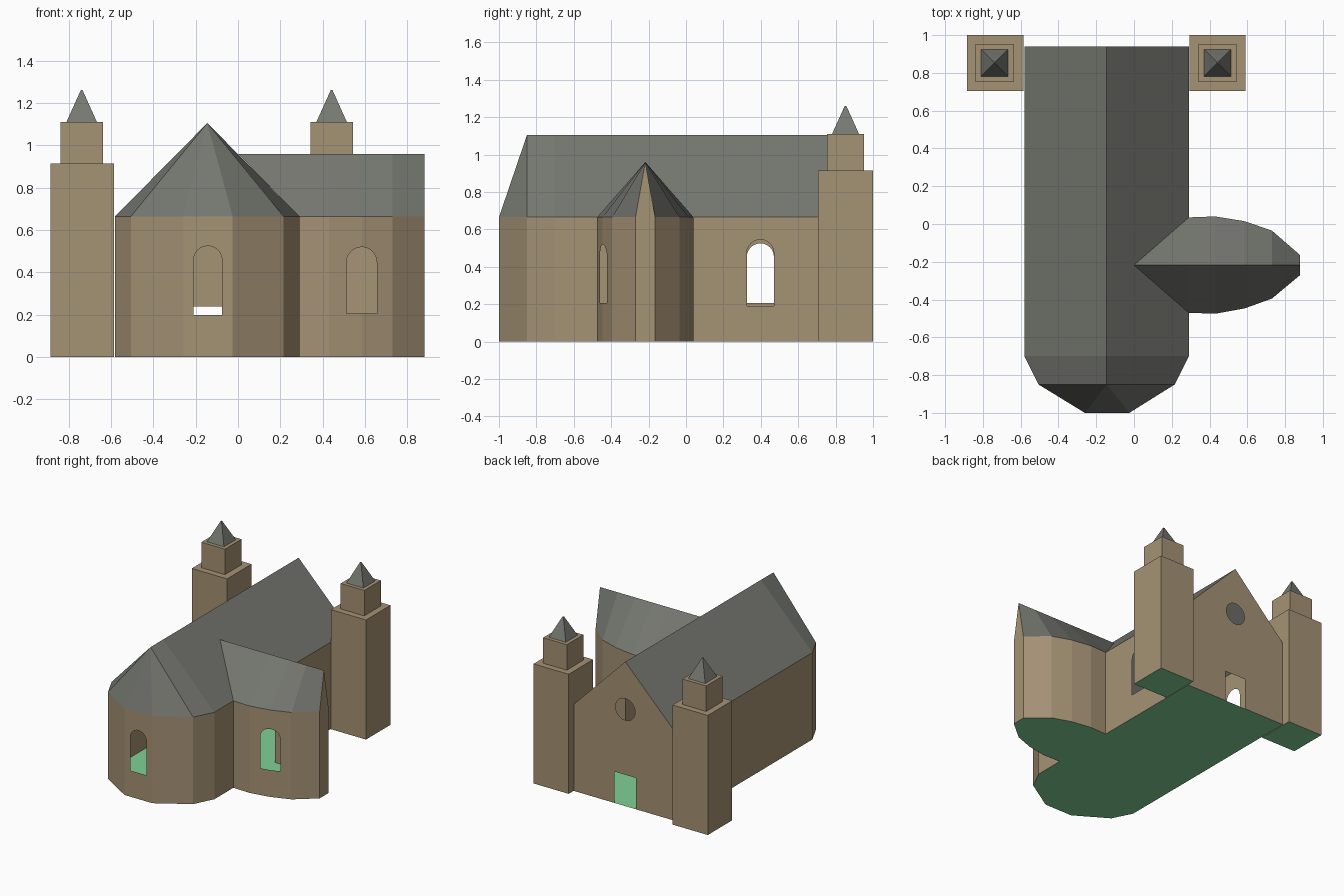
import bpy, bmesh, math
from mathutils import Vector
from mathutils.geometry import tessellate_polygon

if "Cube" in bpy.data.objects:
    bpy.data.objects.remove(bpy.data.objects["Cube"])


def srgb(r, g, b):
    f = lambda c: c / 12.92 if c <= 0.04045 else ((c + 0.055) / 1.055) ** 2.4
    return [f(c / 255) for c in (r, g, b)] + [1]


def material(name, rgb):
    m = bpy.data.materials.new(name)
    m.diffuse_color = srgb(*rgb)
    m.use_nodes = True
    m.node_tree.nodes["Principled BSDF"].inputs["Base Color"].default_value = m.diffuse_color
    return m


STONE = material("stone", (165, 146, 117))
SLATE = material("slate", (118, 120, 113))
GREEN = material("green_floor", (128, 208, 150))


def make(name, verts, faces, *mats):
    me = bpy.data.meshes.new(name)
    me.from_pydata([tuple(v) for v in verts], [], faces)
    for m in mats:
        me.materials.append(m)
    me.update()
    ob = bpy.data.objects.new(name, me)
    bpy.context.collection.objects.link(ob)
    return ob


EAVE, RIDGE, T_RIDGE = 0.665, 1.105, 0.96
MID, BACK = -0.145, 0.94

# Ground plan, counter-clockwise: nave, apse, then curved side chapel
apse = [(-0.58, -0.70), (-0.505, -0.85), (-0.26, -1.0),
        (-0.025, -1.0), (0.215, -0.85), (0.29, -0.70)]
chapel_front = [(0.29, -0.47), (0.43, -0.475), (0.585, -0.447), (0.73, -0.395), (0.88, -0.27)]
chapel_back = [(0.29, 0.035), (0.43, 0.04), (0.585, 0.015), (0.73, -0.035), (0.88, -0.165)]
plan = [(-0.58, BACK)] + apse + chapel_front + chapel_back[::-1] + [(0.29, BACK)]

wall_v, wall_f = [], []


def panel(p0, p1, outline, holes=()):
    """Thin wall from p0 to p1; loops are (distance along wall, height)."""
    a, b = Vector((*p0, 0)), Vector((*p1, 0))
    d = (b - a).normalized()
    out = Vector((d.y, -d.x, 0))
    loops = [[a + d * s + Vector((0, 0, z)) for s, z in lp] for lp in (outline, *holes)]
    base = len(wall_v)
    pts = [p for lp in loops for p in lp]
    wall_v.extend(pts)
    for t in tessellate_polygon(loops):
        i, j, k = t
        n = (pts[j] - pts[i]).cross(pts[k] - pts[i])
        if n.dot(out) < 0:
            j, k = k, j
        wall_f.append((base + i, base + j, base + k))


def arc(c, z, r, a0, a1, n=12):
    return [(c + r * math.cos(math.radians(a0 + (a1 - a0) * i / n)),
             z + r * math.sin(math.radians(a0 + (a1 - a0) * i / n))) for i in range(n + 1)]


def arch(c, half, z0, z1):
    return [(c - half, z0), (c + half, z0)] + arc(c, z1 - half, half, 0, 180)


# Walls with arched windows, door and round window
n = len(plan)
for i in range(n):
    p0, p1 = plan[i], plan[(i + 1) % n]
    L = math.dist(p0, p1)
    box = [(0, 0), (L, 0), (L, EAVE), (0, EAVE)]
    holes = []
    if i == 0:                                   # left nave wall
        holes = [arch(BACK - 0.3975, 0.0725, 0.205, 0.525)]
    elif i == 3:                                 # apse front
        holes = [arch(L / 2, 0.0675, 0.2, 0.525)]
    elif i == n - 2:                             # right nave wall
        holes = [arch(0.3975 - 0.035, 0.0725, 0.19, 0.545)]
    elif p0 == chapel_front[1]:                  # chapel window, left half
        box = [(0, 0), (L, 0), (L, 0.205), (L - 0.075, 0.205)] + \
            arc(L, 0.445, 0.075, 180, 90, 6) + [(L, EAVE), (0, EAVE)]
    elif p0 == chapel_front[2]:                  # chapel window, right half
        box = [(0, 0), (L, 0), (L, EAVE), (0, EAVE)] + \
            arc(0, 0.445, 0.075, 90, 0, 6) + [(0.075, 0.205), (0, 0.205)]
    elif p0 == chapel_front[4]:                  # chapel gable
        box.insert(3, (L / 2, T_RIDGE))
    elif i == n - 1:                             # back gable with door
        c = L / 2
        box = [(0, 0), (c - 0.09, 0), (c - 0.09, 0.24), (c + 0.09, 0.24), (c + 0.09, 0),
               (L, 0), (L, EAVE), (c, RIDGE), (0, EAVE)]
        holes = [arc(c, 0.74, 0.083, 0, 360, 20)[:-1]]
    panel(p0, p1, box, holes)
make("church_walls", wall_v, wall_f, STONE)

# Green floor
floor = [Vector((x, y, 0)) for x, y in plan]
make("floor", floor, [tuple(t) for t in tessellate_polygon([floor])], GREEN)

# Nave roof with hipped apse end
eaves = [(-0.58, BACK)] + apse + [(0.29, BACK)]
rv = [(x, y, EAVE) for x, y in eaves] + [(MID, BACK, RIDGE), (MID, -0.70, RIDGE), (MID, -0.85, RIDGE)]
make("nave_roof", rv, [(0, 1, 9, 8), (1, 2, 10, 9), (2, 3, 10), (3, 4, 10), (4, 5, 10),
                       (5, 6, 9, 10), (6, 7, 8, 9)], SLATE)

# Chapel roof: ridge runs into the nave slope
cv, cf = [(0, -0.2175, T_RIDGE)], []
for side in (chapel_front, chapel_back):
    b = len(cv)
    for x, y in side:
        cv += [(x, y, EAVE), (x, -0.2175, T_RIDGE)]
    fs = [(0, b, b + 1)] + [(b + 2 * i, b + 2 * i + 2, b + 2 * i + 3, b + 2 * i + 1) for i in range(4)]
    cf += fs if side is chapel_front else [f[::-1] for f in fs]
make("chapel_roof", cv, cf, SLATE)


def frustum(name, x0, x1, y0, y1, z0, z1, top, *mats):
    cx, cy = (x0 + x1) / 2, (y0 + y1) / 2
    v = [(cx + (x - cx) * k, cy + (y - cy) * k, z) for z, k in ((z0, 1), (z1, top))
         for x, y in ((x0, y0), (x1, y0), (x1, y1), (x0, y1))]
    f = [(3, 2, 1, 0), (4, 5, 6, 7)] + [(i, (i + 1) % 4, (i + 1) % 4 + 4, i + 4) for i in range(4)]
    ob = make(name, v, f, *mats)
    if len(mats) > 1:                            # underside takes the second colour
        for p in ob.data.polygons:
            p.material_index = int(p.normal.z < -0.9)


# Two bell towers
for side, x0, x1, c in (("left", -0.885, -0.586, -0.738), ("right", 0.293, 0.59, 0.442)):
    cy = 0.853
    frustum(side + "_tower", x0, x1, 0.705, 1.0, 0, 0.915, 1, STONE, GREEN)
    frustum(side + "_belfry", c - 0.1, c + 0.1, cy - 0.1, cy + 0.1, 0.915, 1.11, 1, STONE)
    frustum(side + "_spire", c - 0.072, c + 0.072, cy - 0.072, cy + 0.072, 1.11, 1.26, 0.06, SLATE)
